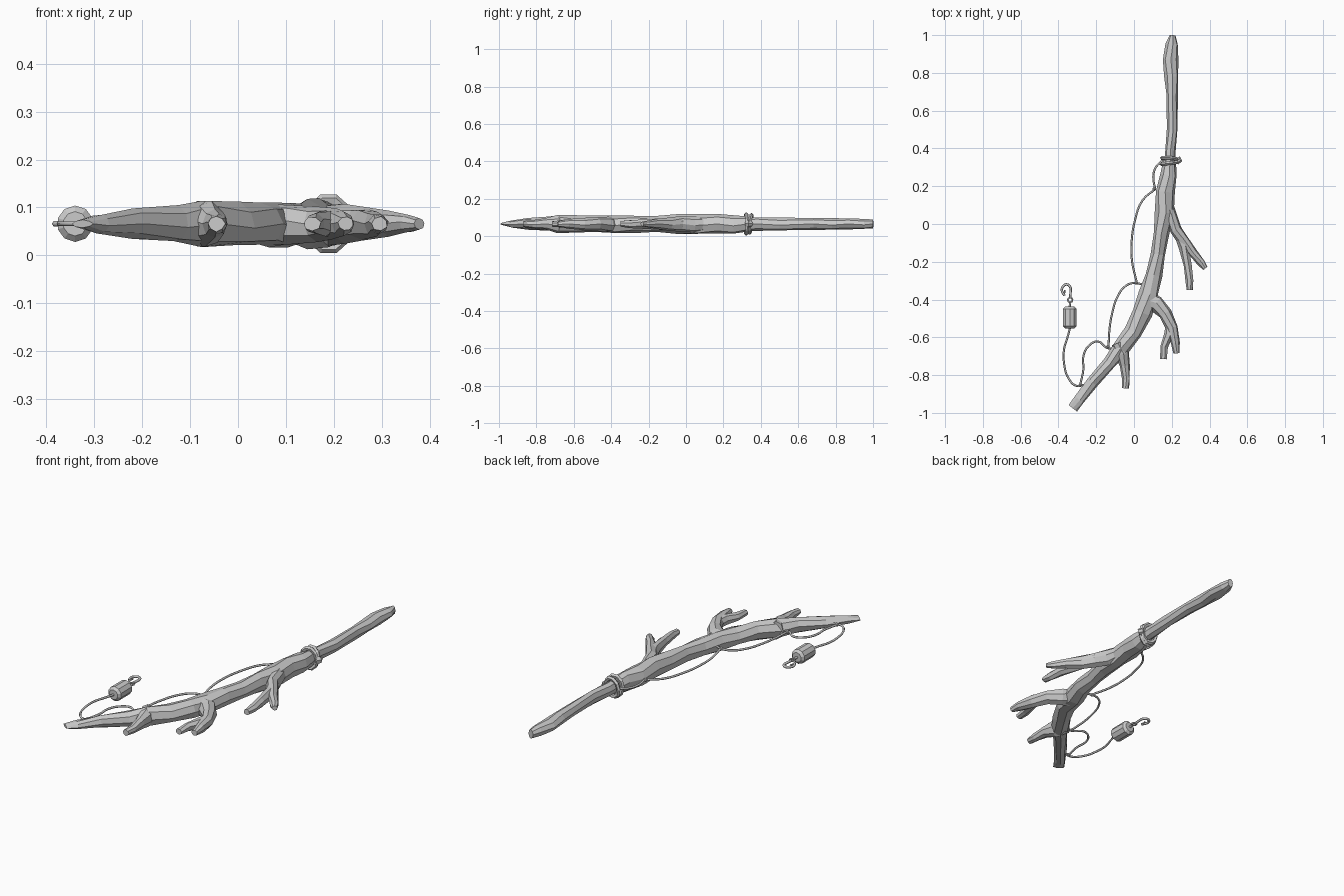
import bpy, bmesh, math, random
from mathutils import Vector

random.seed(4)
MID = 0.066  # height of the centre plane

cube = bpy.data.objects.get("Cube")
if cube:
    bpy.data.objects.remove(cube, do_unlink=True)

grey = bpy.data.materials.new("plain_grey")
grey.use_nodes = True
grey.diffuse_color = (0.6, 0.6, 0.6, 1)
grey.node_tree.nodes["Principled BSDF"].inputs["Base Color"].default_value = (0.6, 0.6, 0.6, 1)


def limb(name, stations, sides=8, jitter=0.07):
    """Faceted wood limb; each station is x, y, half width, half height."""
    bm = bmesh.new()
    rings = []
    for i, (x, y, w, h) in enumerate(stations):
        before = Vector(stations[max(i - 1, 0)][:2])
        after = Vector(stations[min(i + 1, len(stations) - 1)][:2])
        t = (after - before).normalized()
        ring = []
        for k in range(sides):
            a = 2 * math.pi * (k + 0.25 * (i % 2)) / sides
            r = 1 + random.uniform(-jitter, jitter)
            s = w * r * math.cos(a)
            ring.append(bm.verts.new((x + t.y * s, y - t.x * s, MID + h * r * math.sin(a))))
        rings.append(ring)
    for a, b in zip(rings, rings[1:]):
        for k in range(sides):
            n = (k + 1) % sides
            bm.faces.new((a[k], a[n], b[n], b[k]))
    bm.faces.new(rings[0])
    bm.faces.new(rings[-1])
    bmesh.ops.recalc_face_normals(bm, faces=bm.faces)
    mesh = bpy.data.meshes.new(name)
    bm.to_mesh(mesh)
    bm.free()
    mesh.materials.append(grey)
    obj = bpy.data.objects.new(name, mesh)
    bpy.context.collection.objects.link(obj)
    return obj


def cord(name, points, radius):
    """Thin round cord through planar points, turned into a mesh."""
    curve = bpy.data.curves.new(name, "CURVE")
    curve.dimensions = "3D"
    curve.bevel_depth = radius
    curve.bevel_resolution = 1
    curve.resolution_u = 4
    curve.use_fill_caps = True
    spline = curve.splines.new("BEZIER")
    spline.bezier_points.add(len(points) - 1)
    for bp, (x, y) in zip(spline.bezier_points, points):
        bp.co = (x, y, MID)
        bp.handle_left_type = bp.handle_right_type = "AUTO"
    curve.materials.append(grey)
    obj = bpy.data.objects.new(name, curve)
    bpy.context.collection.objects.link(obj)
    bpy.ops.object.select_all(action="DESELECT")
    obj.select_set(True)
    bpy.context.view_layer.objects.active = obj
    bpy.ops.object.convert(target="MESH")


def ring(name, loc, rot, major, minor, stretch=1.0, segments=10):
    bpy.ops.mesh.primitive_torus_add(location=loc, rotation=rot, major_radius=major, minor_radius=minor,
                                     major_segments=segments, minor_segments=5)
    obj = bpy.context.object
    obj.name = name
    obj.scale.y = stretch
    obj.data.materials.append(grey)


# Handle and main branch
limb("handle", [
    (.205, 1.0, .015, .024), (.2, .955, .033, .027), (.195, .87, .041, .029), (.197, .78, .037, .031),
    (.203, .68, .029, .032), (.202, .5, .029, .034), (.192, .38, .028, .036), (.19, .28, .03, .036)], jitter=0.04)
limb("main_branch", [
    (.19, .335, .032, .042), (.18, .26, .044, .05), (.165, .17, .052, .05), (.16, .06, .053, .055),
    (.145, -.05, .043, .05), (.125, -.16, .039, .046), (.105, -.27, .044, .046), (.075, -.37, .054, .048),
    (.045, -.47, .056, .046), (-.005, -.57, .046, .044), (-.075, -.665, .044, .05), (-.13, -.735, .034, .038),
    (-.22, -.84, .031, .03), (-.29, -.93, .028, .02), (-.325, -.975, .028, .008)])

# Side branches and their forks
limb("upper_twig", [
    (.165, .14, .03, .035), (.195, .04, .034, .044), (.222, -.03, .033, .04), (.262, -.09, .032, .034),
    (.315, -.155, .024, .026), (.355, -.205, .021, .019), (.378, -.235, .014, .012)])
limb("upper_twig_fork", [
    (.225, -.02, .024, .034), (.262, -.12, .026, .032), (.285, -.22, .022, .026),
    (.293, -.3, .021, .022), (.295, -.35, .017, .015)], 7)
limb("middle_twig", [
    (.06, -.4, .05, .044), (.115, -.425, .045, .042), (.165, -.475, .035, .036), (.2, -.55, .031, .032),
    (.22, -.63, .024, .025), (.225, -.685, .016, .015)])
limb("middle_twig_fork", [
    (.192, -.52, .022, .028), (.182, -.585, .025, .027), (.16, -.65, .021, .022), (.155, -.715, .018, .015)], 7)
limb("lower_twig", [
    (-.085, -.63, .035, .05), (-.062, -.69, .036, .046), (-.048, -.75, .026, .03),
    (-.043, -.82, .021, .022), (-.045, -.87, .018, .016)])

# Binding where the handle meets the branch
ring("binding_front", (.189, .322, MID), (math.radians(90), 0, .12), .043, .010, 1.22)
ring("binding_back", (.189, .345, MID), (math.radians(84), 0, -.1), .041, .010, 1.2)
limb("binding_knot", [(.225, .325, .014, .022), (.24, .337, .016, .018), (.232, .352, .012, .012)], 6)

# Fishing line in sagging spans, tied to the branch with knots
spans = [
    [(.15, .335), (.115, .3), (.102, .25), (.112, .185)],
    [(.112, .185), (.045, .125), (.005, .02), (-.013, -.1), (-.01, -.2), (.015, -.31)],
    [(.045, -.32), (.005, -.312), (-.04, -.325), (-.085, -.38), (-.115, -.47), (-.13, -.56), (-.135, -.655)],
    [(-.1, -.66), (-.145, -.655), (-.19, -.622), (-.24, -.645), (-.268, -.7), (-.268, -.77), (-.285, -.85)],
    [(-.26, -.85), (-.305, -.857), (-.345, -.82), (-.37, -.74), (-.37, -.66), (-.352, -.6), (-.338, -.545)],
]
for i, span in enumerate(spans):
    cord(f"line_span_{i + 1}", span, .0055)
for x, y in [(.107, .185), (.012, -.312), (-.138, -.65), (-.283, -.852)]:
    bpy.ops.mesh.primitive_ico_sphere_add(subdivisions=1, radius=.011, location=(x, y, MID))
    bpy.context.object.name = "line_knot"
    bpy.context.object.data.materials.append(grey)

# Bobber: bevelled cylinder lying along y
bpy.ops.mesh.primitive_cylinder_add(vertices=10, radius=.038, depth=.115, location=(-.34, -.495, MID),
                                    rotation=(math.radians(90), 0, 0))
bobber = bpy.context.object
bobber.name = "bobber"
bobber.data.materials.append(grey)
bevel = bobber.modifiers.new("rounded_ends", "BEVEL")
bevel.width = .012
bevel.segments = 1
bevel.limit_method = "ANGLE"
bevel.angle_limit = math.radians(60)

# Hook with its eye and barb
cord("hook_stem", [(-.34, -.44), (-.338, -.41)], .006)
ring("hook_eye", (-.338, -.402, MID), (0, 0, 0), .012, .005, segments=8)
cord("hook", [(-.338, -.39), (-.336, -.36), (-.338, -.333), (-.355, -.32), (-.374, -.328),
              (-.382, -.35), (-.368, -.38)], .0065)
cord("hook_barb", [(-.37, -.378), (-.366, -.35)], .004)
